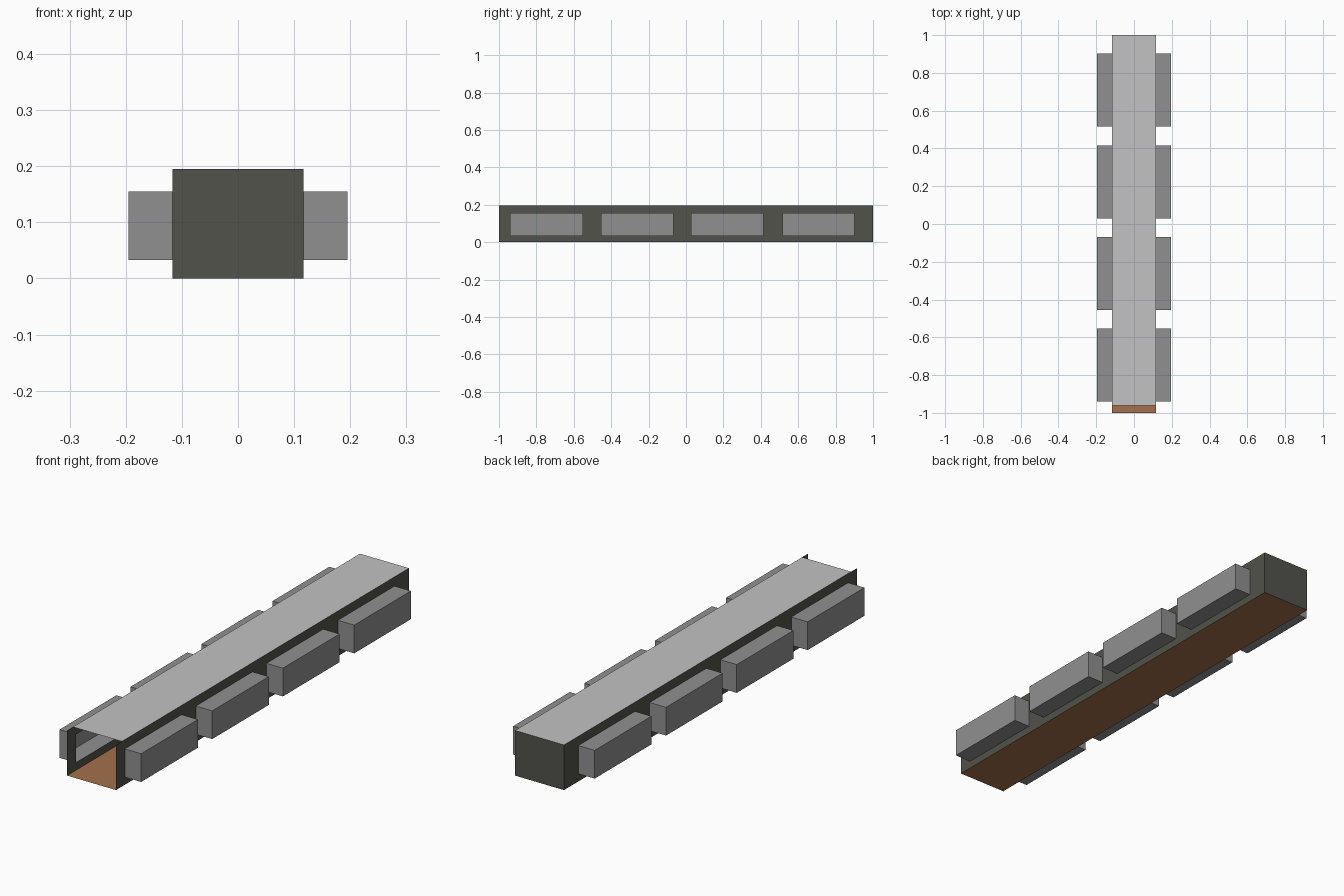
import bpy, bmesh

if "Cube" in bpy.data.objects:
    bpy.data.objects.remove(bpy.data.objects["Cube"])

W, H, D = 0.117, 0.195, 0.195       # corridor half width, height, alcove outer x
Z0, Z1 = 0.033, 0.155               # alcove opening heights
BAYS = [(-0.94, -0.552), (-0.455, -0.068), (0.028, 0.415), (0.515, 0.902)]


def material(name, rgb):
    m = bpy.data.materials.new(name)
    m.diffuse_color = (*rgb, 1)
    m.use_nodes = True
    m.node_tree.nodes["Principled BSDF"].inputs["Base Color"].default_value = m.diffuse_color
    return m


wall_mat = material("dark wall grey", (0.084, 0.084, 0.072))
alcove_mat = material("mid grey", (0.28, 0.28, 0.285))
ceiling_mat = material("light grey", (0.54, 0.54, 0.54))
floor_mat = material("wood brown", (0.37, 0.165, 0.075))


def sheet(name, quads, mat):
    bm = bmesh.new()
    for q in quads:
        bm.faces.new([bm.verts.new(p) for p in q])
    bmesh.ops.remove_doubles(bm, verts=bm.verts, dist=1e-5)
    bmesh.ops.recalc_face_normals(bm, faces=bm.faces)
    me = bpy.data.meshes.new(name)
    bm.to_mesh(me)
    bm.free()
    me.materials.append(mat)
    ob = bpy.data.objects.new(name, me)
    bpy.context.collection.objects.link(ob)
    return ob


def flat(y0, y1, z):
    return [(-W, y0, z), (W, y0, z), (W, y1, z), (-W, y1, z)]


def upright(x, y0, y1, z0, z1):
    return [(x, y0, z0), (x, y1, z0), (x, y1, z1), (x, y0, z1)]


# floor, shorter ceiling, closed back end (front end is open)
sheet("floor", [flat(-1, 1, 0)], floor_mat)
sheet("ceiling", [flat(-0.96, 1, H)], ceiling_mat)
sheet("back_wall", [[(-W, 1, 0), (W, 1, 0), (W, 1, H), (-W, 1, H)]], wall_mat)

ys = [-1] + [y for b in BAYS for y in b] + [1]
zs = [0, Z0, Z1, H]
for side, s in (("left", -1), ("right", 1)):
    # side wall with four openings: odd columns lose their middle cell
    cells = [upright(s * W, ys[i], ys[i + 1], zs[k], zs[k + 1])
             for i in range(len(ys) - 1) for k in range(3)
             if not (i % 2 == 1 and k == 1)]
    sheet(side + "_wall", cells, wall_mat)
    # hollow alcoves, open toward the corridor
    for n, (a, b) in enumerate(BAYS):
        xi, xo = s * W, s * D
        quads = [upright(xo, a, b, Z0, Z1)]
        quads += [[(xi, y, Z0), (xo, y, Z0), (xo, y, Z1), (xi, y, Z1)] for y in (a, b)]
        quads += [[(xi, a, z), (xo, a, z), (xo, b, z), (xi, b, z)] for z in (Z0, Z1)]
        sheet(f"{side}_alcove_{n + 1}", quads, alcove_mat)
